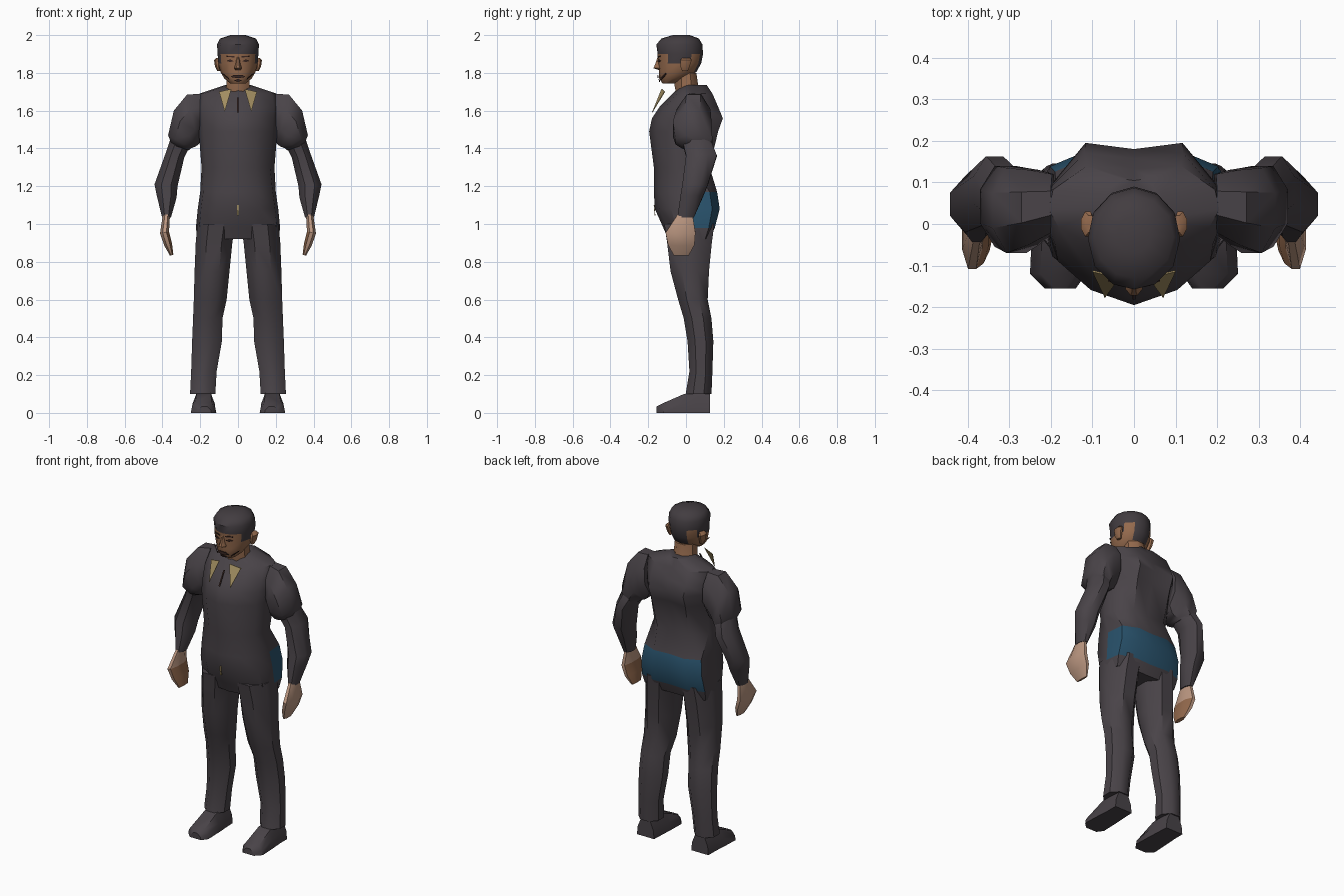
import bpy, bmesh, math
from mathutils import Vector

if "Cube" in bpy.data.objects:
    bpy.data.objects.remove(bpy.data.objects["Cube"])


def material(name, rgb):
    m = bpy.data.materials.new(name)
    m.diffuse_color = (*rgb, 1)
    m.use_nodes = True
    m.node_tree.nodes["Principled BSDF"].inputs["Base Color"].default_value = m.diffuse_color
    return m


SUIT = material("charcoal cloth", (0.066, 0.056, 0.064))
BLUE = material("blue cloth", (0.022, 0.085, 0.15))
FACE = material("brown skin", (0.30, 0.145, 0.075))
HAND = material("light skin", (0.50, 0.31, 0.22))
HAIR = material("dark hair", (0.055, 0.046, 0.052))
TAN = material("tan collar", (0.36, 0.27, 0.12))
DARK = material("dark features", (0.045, 0.022, 0.018))


def mirrored(half):
    """Close a right-hand half outline (front to back) into a full loop."""
    return half + [(-x, y) for x, y in reversed(half) if x > 0.001]


CHEST = mirrored([(0, -1), (.5, -.8), (.88, -.42), (1, 0), (.95, .45), (.55, 1), (0, .92)])
HIP = mirrored([(0, -1), (.55, -.85), (.92, -.5), (1, .1), (.95, .75), (.5, .98), (0, .94)])
HEAD = mirrored([(0, -1), (.45, -.9), (.85, -.55), (1, 0), (.88, .5), (.5, .87), (0, 1)])
ROUND = [(math.sin(a), -math.cos(a)) for a in (math.tau * (i + .5) / 8 for i in range(8))]
ROUND = [(x * 1.08, y * 1.08) for x, y in ROUND]


def ring(outline, outer, inner, y0, y1):
    """Loop spanning two (x, z) points sideways and y0..y1 in depth."""
    a, b = Vector((outer[0], 0, outer[1])), Vector((inner[0], 0, inner[1]))
    mid, half = (a + b) / 2, (a - b) / 2
    return [mid + half * u + Vector((0, (y0 + y1) / 2 + v * (y1 - y0) / 2, 0)) for u, v in outline]


def level(outline, z, x0, x1, y0, y1):
    return ring(outline, (x1, z), (x0, z), y0, y1)


def finish(name, bm, mats, rule=None, angle=45):
    bmesh.ops.recalc_face_normals(bm, faces=bm.faces)
    bm.normal_update()
    for f in bm.faces:
        if rule:
            f.material_index = rule(f.calc_center_median(), f.normal)
    me = bpy.data.meshes.new(name)
    bm.to_mesh(me)
    bm.free()
    for m in mats:
        me.materials.append(m)
    ob = bpy.data.objects.new(name, me)
    bpy.context.collection.objects.link(ob)
    bpy.ops.object.select_all(action='DESELECT')
    ob.select_set(True)
    bpy.context.view_layer.objects.active = ob
    bpy.ops.object.shade_smooth_by_angle(angle=math.radians(angle))
    return ob


def loft(name, rings, mats, rule=None, angle=45, side=1):
    bm = bmesh.new()
    loops = [[bm.verts.new((p[0] * side, p[1], p[2])) for p in r] for r in rings]
    n = len(loops[0])
    for a, b in zip(loops, loops[1:]):
        for i in range(n):
            bm.faces.new((a[i], a[(i + 1) % n], b[(i + 1) % n], b[i]))
    bm.faces.new(loops[0])
    bm.faces.new(loops[-1])
    return finish(name, bm, mats, rule, angle)


def plate(name, pts, mat, side=1):
    """Thin flat detail lying against a front surface."""
    bm = bmesh.new()
    front = [bm.verts.new((x * side, y, z)) for x, y, z in pts]
    back = [bm.verts.new((x * side, y + .004, z)) for x, y, z in pts]
    n = len(pts)
    bm.faces.new(front)
    bm.faces.new(back)
    for i in range(n):
        bm.faces.new((front[i], front[(i + 1) % n], back[(i + 1) % n], back[i]))
    return finish(name, bm, [mat], angle=20)


# Jacket and seat of the trousers, with the blue panel behind
torso = [(CHEST, 1.735, .07, -.03, .11), (CHEST, 1.69, .205, -.07, .14),
         (CHEST, 1.62, .215, -.14, .17), (CHEST, 1.56, .212, -.18, .195),
         (CHEST, 1.49, .208, -.195, .17), (CHEST, 1.3, .193, -.17, .125),
         (HIP, 1.17, .2, -.17, .168), (HIP, 1.08, .213, -.165, .182),
         (HIP, .98, .223, -.12, .155), (HIP, .92, .215, -.095, .13)]


def seat_panel(c, n):
    back = c.y > (.05 if c.x > 0 else .13)
    return 1 if .97 < c.z < 1.17 and back else 0


loft("jacket", [level(o, z, -h, h, a, b) for o, z, h, a, b in torso], [SUIT, BLUE], seat_panel)

# Neck and head with hair on the crown, nape and sideburns
loft("neck", [level(ROUND, z, -w, w, a, b) for z, w, a, b in
              [(1.68, .07, -.05, .08), (1.73, .062, -.06, .065), (1.8, .06, -.06, .055)]], [FACE])
head = [(1.745, .042, -.125, -.05), (1.77, .072, -.142, .0), (1.805, .093, -.142, .055),
        (1.85, .104, -.148, .08), (1.9, .108, -.15, .09), (1.95, .111, -.157, .087),
        (1.982, .095, -.13, .068), (2.0, .04, -.07, .02)]


def hairline(c, n):
    nape = c.y > .05 and c.z > 1.82
    sideburn = abs(c.x) > .085 and c.y < 0 and c.z > 1.86 and abs(n.x) > .8
    return 1 if c.z > 1.91 or nape or sideburn else 0


loft("head", [level(HEAD, z, -w, w, a, b) for z, w, a, b in head], [FACE, HAIR], hairline)
loft("nose", [level(ROUND, z, -w, w, a, -.12) for z, w, a in
              [(1.815, .014, -.145), (1.825, .02, -.172), (1.845, .013, -.164), (1.885, .008, -.15)]], [FACE])
plate("mouth", [(-.04, -.148, 1.778), (0, -.152, 1.772), (.04, -.148, 1.778), (.022, -.152, 1.79),
                (-.022, -.152, 1.79)], DARK)
plate("chin_beard", [(-.022, -.142, 1.76), (0, -.143, 1.752), (.022, -.142, 1.76), (0, -.148, 1.768)], DARK)

for s, tag in ((1, "left"), (-1, "right")):
    # Face details
    plate(tag + "_eye", [(.022, -.151, 1.862), (.042, -.146, 1.857), (.06, -.136, 1.863),
                         (.042, -.147, 1.872)], DARK, s)
    plate(tag + "_brow", [(.018, -.152, 1.882), (.062, -.138, 1.884), (.06, -.139, 1.891),
                          (.02, -.152, 1.889)], DARK, s)
    plate(tag + "_beard_edge", [(.05, -.136, 1.775), (.082, -.108, 1.8), (.08, -.108, 1.792),
                                (.045, -.134, 1.762)], DARK, s)
    loft(tag + "_ear", [level(ROUND, z, .095, x, a, b) for z, x, a, b in
                        [(1.81, .11, -.02, .01), (1.835, .122, -.03, .02), (1.868, .127, -.03, .03),
                         (1.88, .115, -.02, .02)]], [FACE], side=s)

    # Pointed shirt collar
    plate(tag + "_collar_point", [(.035, -.13, 1.715), (.1, -.115, 1.7), (.07, -.178, 1.595)], TAN, s)

    # Upper sleeve, puffed at the shoulder
    arm = [((.2, 1.69), (.19, 1.46), -.02, .12), ((.27, 1.685), (.21, 1.42), -.05, .13),
           ((.34, 1.6), (.225, 1.41), -.07, .135), ((.37, 1.47), (.25, 1.40), -.055, .14),
           ((.35, 1.42), (.26, 1.39), -.02, .13)]
    loft(tag + "_upper_sleeve", [ring(ROUND, *r) for r in arm], [SUIT], side=s)

    # Bent forearm sleeve
    arm = [((.355, 1.46), (.25, 1.42), -.02, .13), ((.385, 1.37), (.285, 1.35), .0, .163),
           ((.442, 1.21), (.32, 1.2), -.02, .115), ((.43, 1.15), (.325, 1.14), -.03, .09),
           ((.402, 1.035), (.355, 1.035), -.045, .042)]
    loft(tag + "_forearm_sleeve", [ring(ROUND, *r) for r in arm], [SUIT], side=s)

    # Hand with a darker palm
    hand = [((.398, 1.05), (.36, 1.05), -.045, .035), ((.413, .95), (.365, .96), -.108, .05),
            ((.39, .885), (.35, .9), -.095, .045), ((.36, .832), (.342, .838), -.065, .015)]
    loft(tag + "_hand", [ring(ROUND, *r) for r in hand], [HAND, FACE],
         lambda c, n, s=s: 1 if n.x * s < -.3 and c.z < .97 else 0, side=s)

    # Trouser leg
    leg = [(1.0, .015, .215, -.115, .15), (.9, .03, .224, -.1, .137), (.75, .045, .23, -.082, .122),
           (.6, .06, .234, -.042, .115), (.5, .082, .238, -.012, .135), (.38, .085, .243, .008, .145),
           (.22, .113, .248, .018, .14), (.1, .12, .254, -.002, .135)]
    loft(tag + "_trouser_leg", [level(ROUND, *r) for r in leg], [SUIT], side=s)

    # Shoe, swept from toe to heel
    shoe = [(-.155, .14, .215, .035), (-.12, .115, .25, .052), (-.01, .118, .245, .1),
            (.06, .122, .24, .115), (.128, .125, .24, .1)]
    loft(tag + "_shoe", [[Vector(p) for p in ((a, y, 0), (b, y, 0), (b - .005, y, h * .5),
                          (b - .025, y, h), (a + .025, y, h), (a + .005, y, h * .5))]
                         for y, a, b, h in shoe], [SUIT], side=s)

# Front closure and small buckle
plate("jacket_opening", [(-.004, -.135, 1.67), (.004, -.135, 1.67), (.004, -.182, 1.59),
                         (-.004, -.182, 1.59)], DARK)
plate("buckle", [(-.005, -.171, 1.1), (.005, -.171, 1.1), (.005, -.166, 1.045), (-.005, -.166, 1.045)], TAN)
